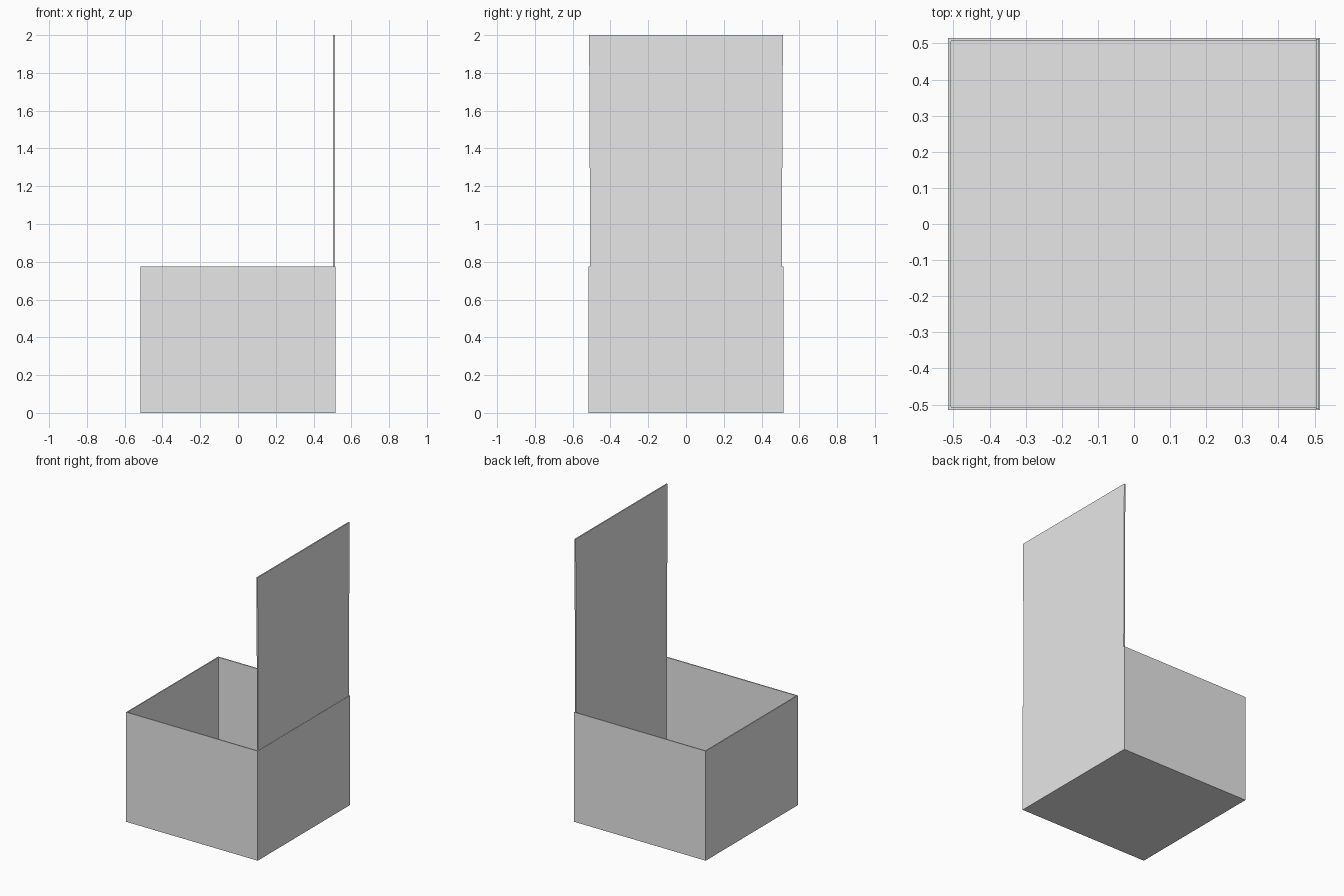
import bpy
import bmesh

if "Cube" in bpy.data.objects:
    bpy.data.objects.remove(bpy.data.objects["Cube"], do_unlink=True)

HALF = 0.515     # outer half width of the box
WALL = 0.011     # board thickness
RIM = 0.775      # rim height
TOP = 2.0        # top of the raised lid

grey = bpy.data.materials.new("plain grey")
grey.use_nodes = True
grey.diffuse_color = (0.8, 0.8, 0.8, 1)
grey.node_tree.nodes["Principled BSDF"].inputs["Base Color"].default_value = (0.8, 0.8, 0.8, 1)


def block(bm, lo, hi):
    """Add an axis-aligned block between two corners and return its vertices."""
    verts = bmesh.ops.create_cube(bm, size=1)["verts"]
    for v in verts:
        v.co = [lo[i] if v.co[i] < 0 else hi[i] for i in range(3)]
    return verts


def finish(bm, name):
    bmesh.ops.recalc_face_normals(bm, faces=bm.faces)
    mesh = bpy.data.meshes.new(name)
    bm.to_mesh(mesh)
    bm.free()
    mesh.materials.append(grey)
    obj = bpy.data.objects.new(name, mesh)
    bpy.context.collection.objects.link(obj)
    return obj


# Open box: inset the top face for the rim, then sink it to make the floor
bm = bmesh.new()
block(bm, (-HALF, -HALF, 0), (HALF, HALF, RIM))
top = max(bm.faces, key=lambda f: f.calc_center_median().z)
bmesh.ops.inset_region(bm, faces=[top], thickness=WALL)
cavity = bmesh.ops.extrude_discrete_faces(bm, faces=[top])["faces"][0]
for v in cavity.verts:
    v.co.z = WALL
finish(bm, "open_box")

# Raised lid: a thin panel on the +x rim, slightly wider at its top
bm = bmesh.new()
for v in block(bm, (HALF - WALL, -0.513, RIM), (HALF - 0.002, 0.513, TOP)):
    if v.co.z < 1:
        v.co.y *= 0.507 / 0.513
finish(bm, "raised_lid")
